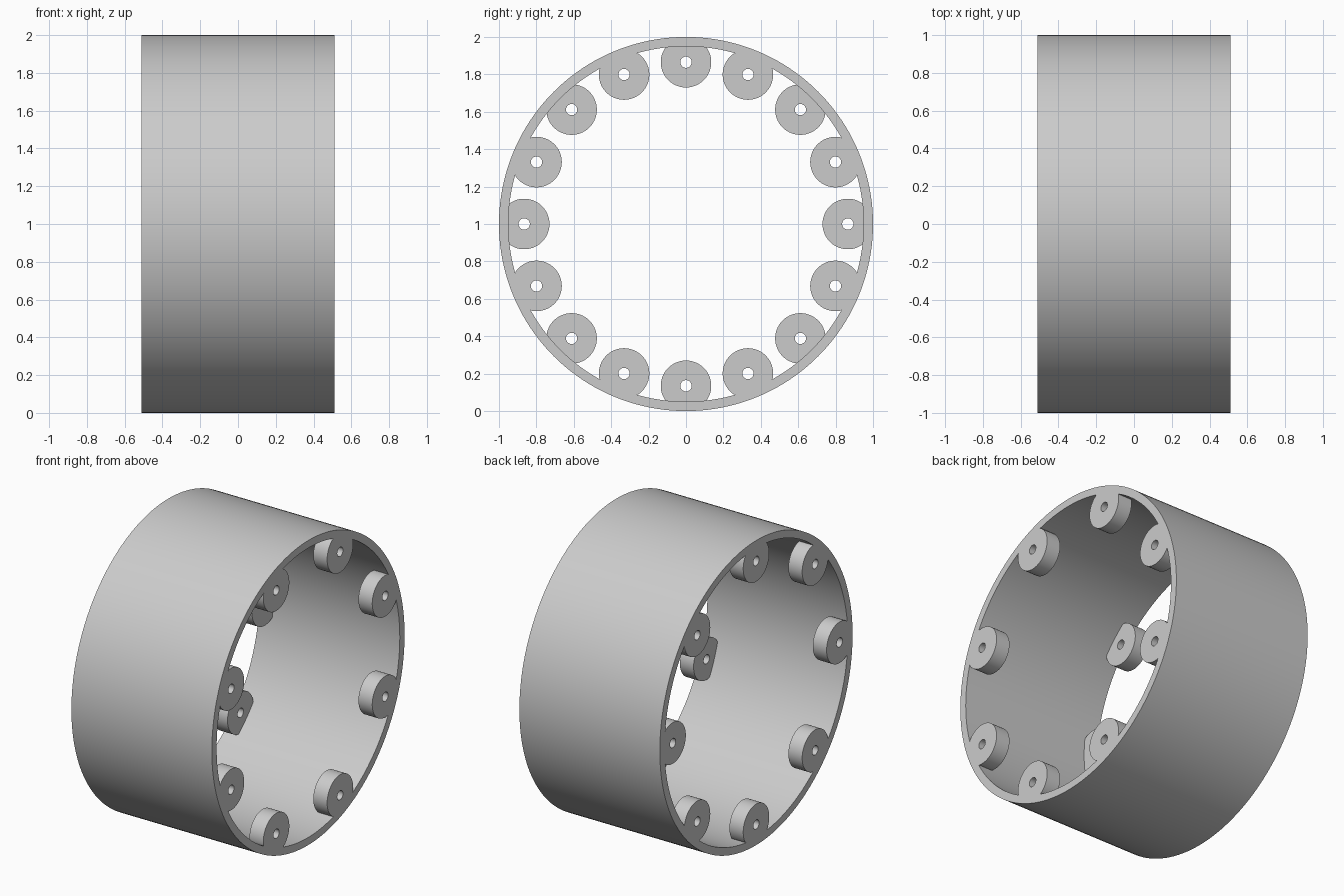
import bpy
import bmesh
from math import sin, cos, pi, radians
from mathutils import Vector

cube = bpy.data.objects.get("Cube")
if cube:
    bpy.data.objects.remove(cube)

HALF_WIDTH = 0.51
INNER = 0.95
BOSS_CENTRE, BOSS_RADIUS, HOLE_RADIUS, BOSS_DEPTH = 0.865, 0.135, 0.03, 0.1

grey = bpy.data.materials.new("light_grey")
grey.use_nodes = True
colour = (0.6, 0.6, 0.6, 1)
grey.diffuse_color = colour
grey.node_tree.nodes["Principled BSDF"].inputs["Base Color"].default_value = colour


def circle(centre, radius, count):
    """Points of a circle in the (y, z) plane."""
    return [centre + radius * Vector((sin(2 * pi * i / count), cos(2 * pi * i / count)))
            for i in range(count)]


def tube(name, outer, inner, x0, x1):
    """Hollow solid between two outlines, running along x."""
    bm = bmesh.new()
    corners = [(outer, x0), (outer, x1), (inner, x1), (inner, x0)]
    loops = [[bm.verts.new((x, p.x, p.y + 1)) for p in outline] for outline, x in corners]
    n = len(outer)
    for k in range(4):
        a, b = loops[k], loops[(k + 1) % 4]
        for i in range(n):
            j = (i + 1) % n
            bm.faces.new((a[i], a[j], b[j], b[i]))
    bmesh.ops.recalc_face_normals(bm, faces=bm.faces)
    mesh = bpy.data.meshes.new(name)
    bm.to_mesh(mesh)
    bm.free()
    mesh.materials.append(grey)
    obj = bpy.data.objects.new(name, mesh)
    bpy.context.collection.objects.link(obj)
    bpy.ops.object.select_all(action='DESELECT')
    obj.select_set(True)
    bpy.context.view_layer.objects.active = obj
    bpy.ops.object.shade_smooth_by_angle(angle=radians(30))
    return obj


# Outer shell
origin = Vector((0, 0))
tube("ring_shell", circle(origin, 1, 160), circle(origin, INNER, 160), -HALF_WIDTH, HALF_WIDTH)

# Screw bosses, flush with alternating ends and trimmed to the inner wall
for i in range(16):
    angle = 2 * pi * i / 16
    centre = BOSS_CENTRE * Vector((sin(angle), cos(angle)))
    outline = [p if p.length < INNER else p.normalized() * INNER
               for p in circle(centre, BOSS_RADIUS, 96)]
    hole = circle(centre, HOLE_RADIUS, 96)
    side, label = (1, "left") if i % 2 else (-1, "right")
    tube(f"{label}_screw_boss_{i // 2 + 1}", outline, hole,
         side * (HALF_WIDTH - BOSS_DEPTH), side * HALF_WIDTH)
